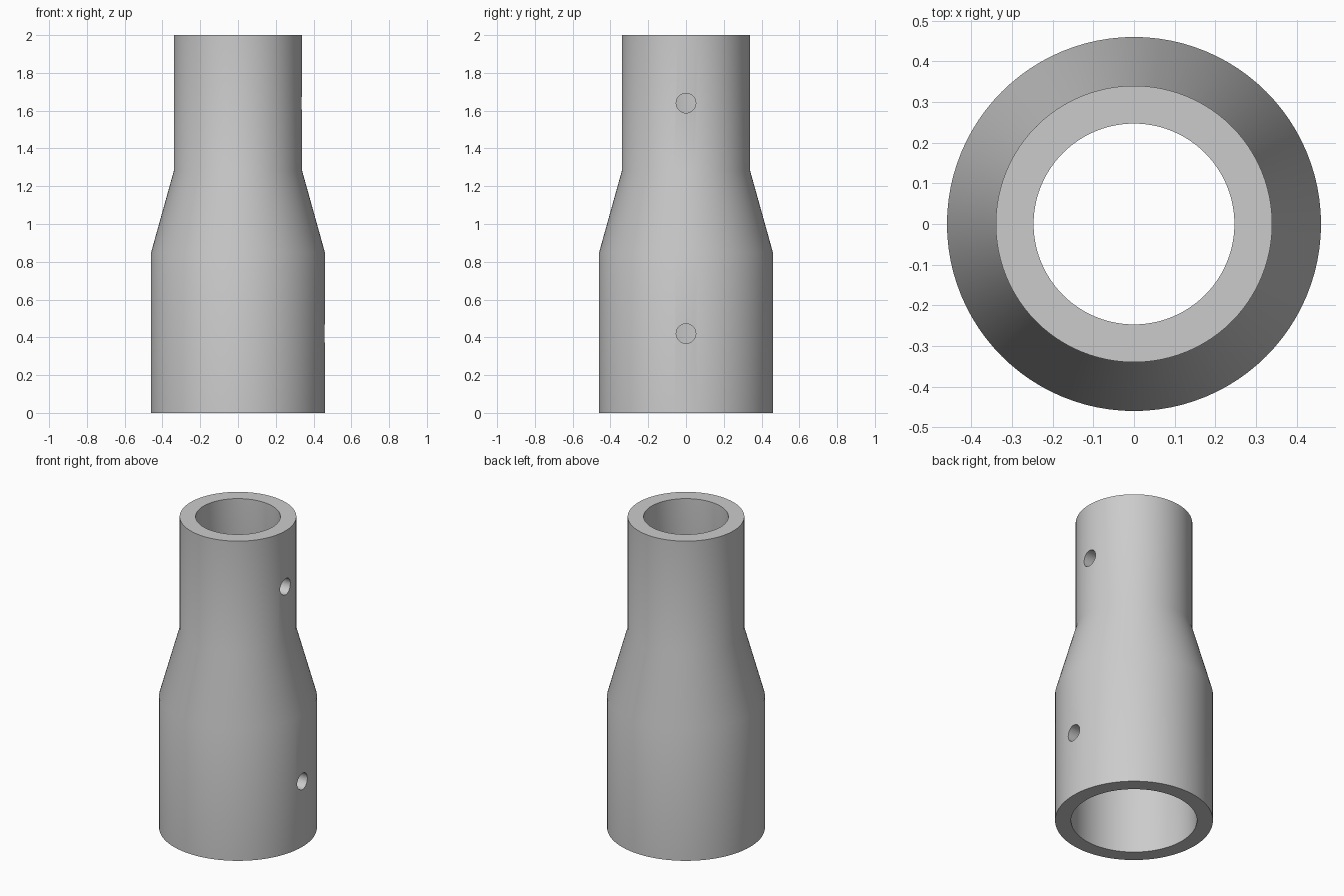
import bpy
import bmesh
import math
from mathutils import Matrix, Vector

cube = bpy.data.objects.get("Cube")
if cube:
    bpy.data.objects.remove(cube, do_unlink=True)

SEGMENTS = 96
WALL = 0.093
HOLE_RADIUS = 0.052


def make_material(name, colour):
    mat = bpy.data.materials.new(name)
    mat.use_nodes = True
    mat.diffuse_color = colour
    mat.node_tree.nodes["Principled BSDF"].inputs["Base Color"].default_value = colour
    return mat


def make_object(name, bm, mat):
    bmesh.ops.recalc_face_normals(bm, faces=bm.faces)
    mesh = bpy.data.meshes.new(name)
    bm.to_mesh(mesh)
    bm.free()
    mesh.materials.append(mat)
    obj = bpy.data.objects.new(name, mesh)
    bpy.context.collection.objects.link(obj)
    return obj


grey = make_material("plain_grey", (0.6, 0.6, 0.6, 1))

# Tapered tube: the outer profile, then the same profile moved in by the wall
outer = [(0.46, 0), (0.46, 0.85), (0.34, 1.28), (0.34, 2)]
inner = [(radius - WALL, z) for radius, z in reversed(outer)]
bm = bmesh.new()
ring = [bm.verts.new((radius, 0, z)) for radius, z in outer + inner]
edges = [bm.edges.new((ring[i - 1], ring[i])) for i in range(len(ring))]
bmesh.ops.spin(bm, geom=ring + edges, cent=(0, 0, 0), axis=(0, 0, 1),
               angle=math.tau, steps=SEGMENTS, use_merge=True)
bmesh.ops.remove_doubles(bm, verts=bm.verts, dist=0.0001)
tube = make_object("reducer_tube", bm, grey)

# Screw holes through the left wall only
bm = bmesh.new()
for z in (0.42, 1.64):
    place = Matrix.Translation(Vector((0.35, 0, z))) @ Matrix.Rotation(math.pi / 2, 4, "Y")
    bmesh.ops.create_cone(bm, cap_ends=True, segments=32, radius1=HOLE_RADIUS,
                          radius2=HOLE_RADIUS, depth=0.5, matrix=place)
cutter = make_object("screw_hole_cutter", bm, grey)
cutter.hide_render = True

cut = tube.modifiers.new("screw_holes", "BOOLEAN")
cut.operation = "DIFFERENCE"
cut.solver = "EXACT"
cut.object = cutter

bpy.ops.object.select_all(action="DESELECT")
tube.select_set(True)
bpy.context.view_layer.objects.active = tube
bpy.ops.object.modifier_apply(modifier=cut.name)
bpy.data.objects.remove(cutter, do_unlink=True)
bpy.ops.object.shade_smooth_by_angle(angle=math.radians(30))
